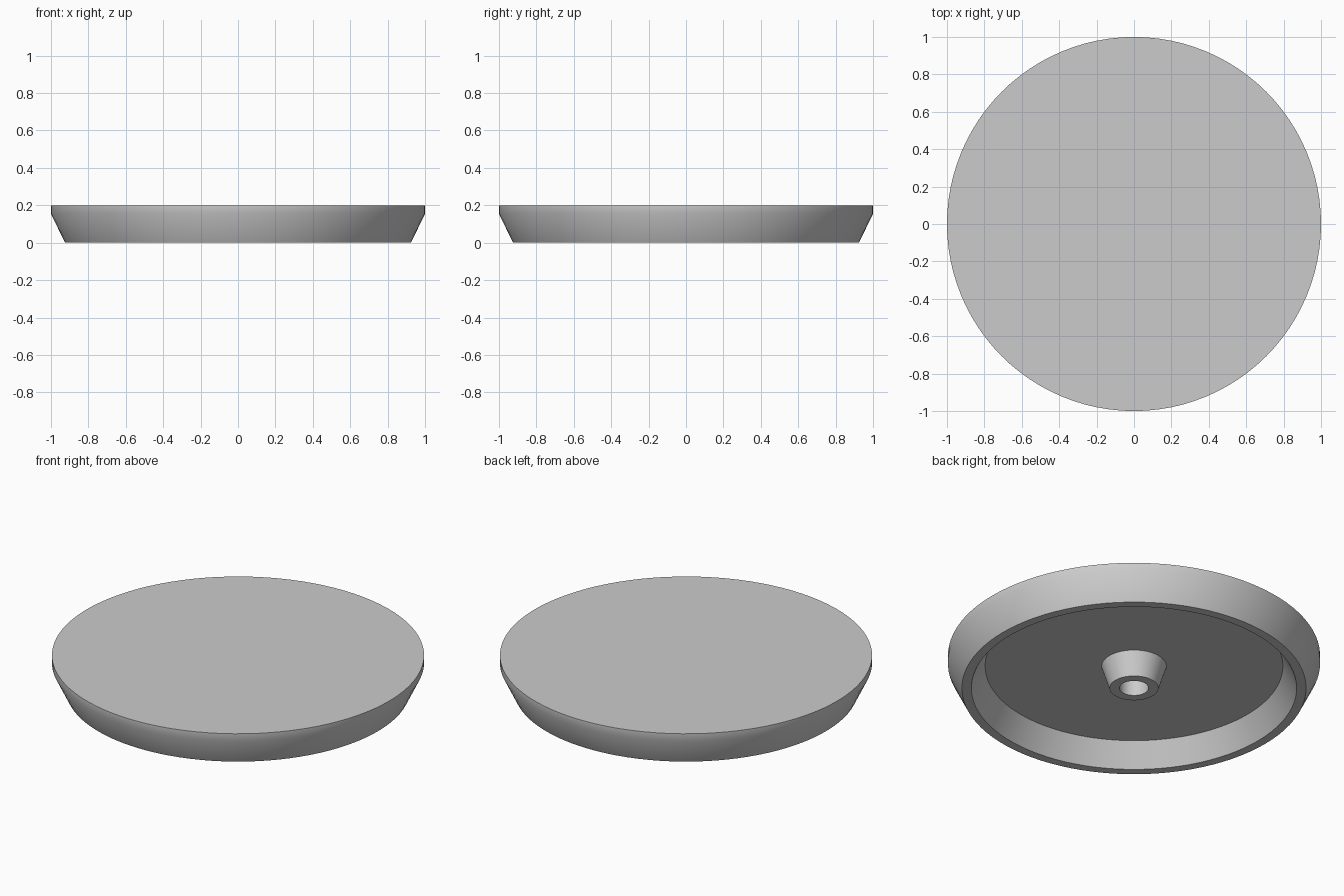
import bpy, bmesh, math

cube = bpy.data.objects.get("Cube")
if cube:
    bpy.data.objects.remove(cube, do_unlink=True)

SEGMENTS = 96

grey = bpy.data.materials.new("plain grey")
grey.use_nodes = True
GREY = (0.6, 0.6, 0.6, 1)
grey.diffuse_color = GREY
grey.node_tree.nodes["Principled BSDF"].inputs["Base Color"].default_value = GREY


def lathe(name, profile):
    """Spin a profile of (radius, height) points around z; the ends lie on the axis."""
    bm = bmesh.new()
    verts = [bm.verts.new((r, 0, z)) for r, z in profile]
    edges = [bm.edges.new(pair) for pair in zip(verts, verts[1:])]
    bmesh.ops.spin(bm, geom=verts + edges, cent=(0, 0, 0), axis=(0, 0, 1),
                   angle=math.tau, steps=SEGMENTS)
    bmesh.ops.remove_doubles(bm, verts=bm.verts, dist=0.0005)
    bmesh.ops.recalc_face_normals(bm, faces=bm.faces)
    mesh = bpy.data.meshes.new(name)
    bm.to_mesh(mesh)
    bm.free()
    mesh.materials.append(grey)
    obj = bpy.data.objects.new(name, mesh)
    bpy.context.collection.objects.link(obj)
    bpy.ops.object.select_all(action="DESELECT")
    obj.select_set(True)
    bpy.context.view_layer.objects.active = obj
    bpy.ops.object.shade_smooth_by_angle(angle=math.radians(32))
    return obj


# Round lid: flat top, tapered skirt, hollow underside with a bored central boss
lathe("round_lid", [
    (0, 0.2), (1, 0.2), (1, 0.155),            # top and upright edge
    (0.925, 0), (0.874, 0),                    # tapered skirt and rim
    (0.8, 0.136), (0.174, 0.136),              # inner wall and recessed underside
    (0.131, 0), (0.078, 0),                    # boss
    (0.078, 0.136), (0, 0.136),                # blind bore
])
